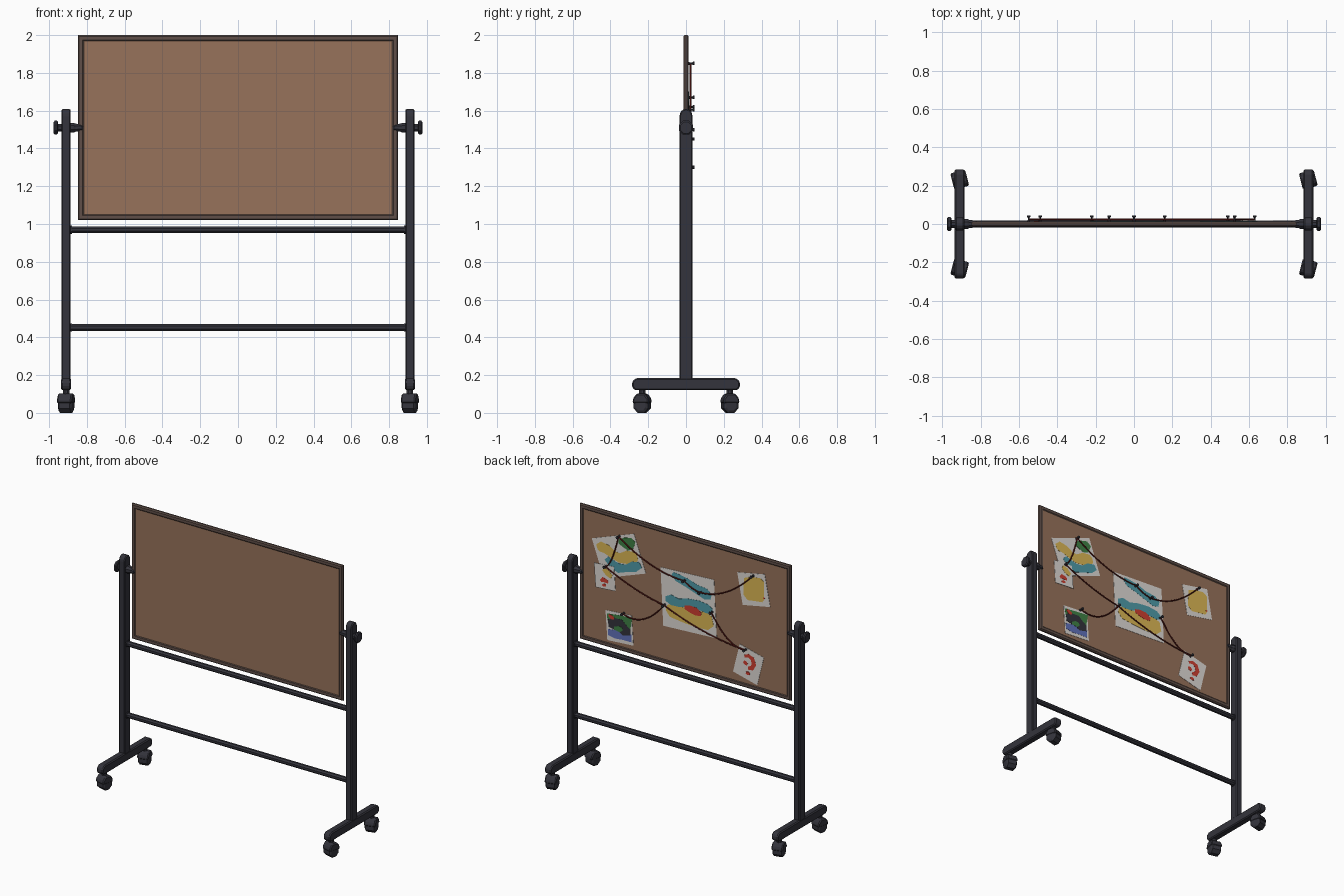
import bpy, bmesh, math
from mathutils import Matrix, Vector

if "Cube" in bpy.data.objects:
    bpy.data.objects.remove(bpy.data.objects["Cube"])


def mat(name, r, g, b):
    m = bpy.data.materials.new(name)
    m.diffuse_color = (r, g, b, 1)
    m.use_nodes = True
    m.node_tree.nodes["Principled BSDF"].inputs["Base Color"].default_value = m.diffuse_color
    return m


METAL = mat("dark_metal", 0.034, 0.034, 0.045)
FRAME = mat("brown_frame", 0.115, 0.078, 0.066)
CORK = mat("cork", 0.31, 0.17, 0.105)
PAPER = mat("paper", 0.74, 0.71, 0.68)
STRING = mat("string_red", 0.14, 0.012, 0.01)
YELLOW = mat("yellow", 0.72, 0.48, 0.09)
TEAL = mat("teal", 0.08, 0.33, 0.40)
GREEN = mat("green", 0.05, 0.22, 0.06)
BLUE = mat("blue", 0.12, 0.17, 0.50)
RED = mat("red", 0.62, 0.05, 0.03)


def finish(name, bm, m):
    bmesh.ops.recalc_face_normals(bm, faces=bm.faces)
    me = bpy.data.meshes.new(name)
    bm.to_mesh(me)
    bm.free()
    ob = bpy.data.objects.new(name, me)
    bpy.context.collection.objects.link(ob)
    me.materials.append(m)
    return ob


def prism(name, pts, vec, m, bevel=0):
    """Extrude a closed 3D outline along vec."""
    bm = bmesh.new()
    f = bm.faces.new([bm.verts.new(p) for p in pts])
    ext = bmesh.ops.extrude_face_region(bm, geom=[f])
    bmesh.ops.translate(bm, vec=vec, verts=[v for v in ext["geom"] if isinstance(v, bmesh.types.BMVert)])
    if bevel:
        bmesh.ops.bevel(bm, geom=bm.edges[:], offset=bevel, segments=1, affect='EDGES')
    return finish(name, bm, m)


def lathe(name, profile, loc, m, axis='X', sides=8, turn=0.0):
    """Turn (distance, radius) pairs about an axis through loc."""
    bm = bmesh.new()
    rings = []
    for t, r in profile:
        ring = []
        for i in range(sides):
            a = 2 * math.pi * (i + 0.5) / sides
            c, s = r * math.cos(a), r * math.sin(a)
            ring.append(bm.verts.new({'X': (t, c, s), 'Y': (c, t, s), 'Z': (c, s, t)}[axis]))
        rings.append(ring)
    for a, b in zip(rings, rings[1:]):
        for i in range(sides):
            j = (i + 1) % sides
            bm.faces.new((a[i], a[j], b[j], b[i]))
    bm.faces.new(rings[0])
    bm.faces.new(rings[-1])
    bm.transform(Matrix.Translation(loc) @ Matrix.Rotation(turn, 4, 'Z'))
    return finish(name, bm, m)


# Stand: posts, feet, casters, pivot knobs
for s, side in ((-1, "left"), (1, "right")):
    x = 0.91 * s
    top = [(0.034 * math.cos(a), 1.576 + 0.034 * math.sin(a)) for a in [math.pi * k / 6 for k in range(7)]]
    outline = [(-0.034, 0.16), (0.034, 0.16)] + top
    prism(side + "_post", [(x - 0.024, y, z) for y, z in outline], (0.048, 0, 0), METAL, 0.006)
    foot = [(-0.27, 0.12), (0.27, 0.12), (0.285, 0.135), (0.285, 0.165), (0.265, 0.184),
            (-0.265, 0.184), (-0.285, 0.165), (-0.285, 0.135)]
    prism(side + "_foot", [(x - 0.026, y, z) for y, z in foot], (0.052, 0, 0), METAL, 0.007)
    for e, end in ((-1, "front"), (1, "back")):
        y = 0.232 * e
        n = side + "_" + end + "_caster_"
        lathe(n + "stem", [(0.075, 0.018), (0.13, 0.018)], (x, y, 0), METAL, 'Z')
        lathe(n + "wheel", [(-0.038, 0.03), (-0.03, 0.043), (0.03, 0.043), (0.038, 0.03)],
              (x, y, 0.04), METAL, 'X', 8, 0.25 * e)
        hood = [(-0.044, 0.05), (0.044, 0.05), (0.042, 0.075), (0.022, 0.102), (-0.022, 0.102), (-0.042, 0.075)]
        h = prism(n + "hood", [(-0.04, a, b) for a, b in hood], (0.08, 0, 0), METAL, 0.007)
        h.location = (x, y, 0)
        h.rotation_euler = (0, 0, 0.25 * e)
    lathe(side + "_pivot_knob", [(0.02 * s, 0.022), (0.043 * s, 0.022), (0.044 * s, 0.034), (0.049 * s, 0.040),
                                 (0.060 * s, 0.040), (0.066 * s, 0.032)], (x, 0, 1.51), METAL)
    lathe(side + "_pivot_bracket", [(-0.02 * s, 0.028), (-0.04 * s, 0.028), (-0.05 * s, 0.023),
                                    (-0.085 * s, 0.019), (-0.09 * s, 0.014)], (x, 0, 1.51), METAL)

# Cross bars with end collars
for z, n in ((0.97, "upper"), (0.452, "lower")):
    lathe(n + "_crossbar", [(-0.9, 0.019), (0.9, 0.019)], (0, 0, z), METAL, 'X', 8)
    for s, side in ((-1, "left"), (1, "right")):
        lathe(n + "_" + side + "_collar", [(0.88 * s, 0.024), (0.896 * s, 0.024)], (0, 0, z), METAL)

# Board: cork panel and mitred frame
prism("cork_panel", [(-0.825, -0.009, 1.04), (0.825, -0.009, 1.04), (0.825, -0.009, 1.98), (-0.825, -0.009, 1.98)],
      (0, 0.018, 0), CORK)
bm = bmesh.new()
profile = [(0, -0.006), (0.007, -0.013), (0.026, -0.013), (0.033, -0.008),
           (0.033, 0.008), (0.026, 0.013), (0.007, 0.013), (0, 0.006)]
loops = [[bm.verts.new((sx * (0.848 - d), y, 1.51 + sz * (0.49 - d))) for d, y in profile]
         for sx, sz in ((-1, -1), (1, -1), (1, 1), (-1, 1))]
for k in range(4):
    a, b = loops[k], loops[(k + 1) % 4]
    for i in range(8):
        j = (i + 1) % 8
        bm.faces.new((a[i], a[j], b[j], b[i]))
finish("board_frame", bm, FRAME)


# Papers on the back: local u runs right as seen from behind, v runs up
def sheet(name, c, w, h, deg, y, art):
    ca, sa = math.cos(math.radians(deg)), math.sin(math.radians(deg))

    def put(u, v, yy):
        u, v = u * w, v * h
        return (c[0] - (u * ca - v * sa), yy, c[1] + u * sa + v * ca)
    prism(name, [put(u, v, y) for u, v in ((-.5, -.5), (.5, -.5), (.5, .5), (-.5, .5))], (0, 0.002, 0), PAPER)
    # each paint stroke is a path of (u, v, half width)
    for k, (m, path) in enumerate(art):
        left, right = [], []
        for i, (u, v, r) in enumerate(path):
            p, q = path[max(i - 1, 0)], path[min(i + 1, len(path) - 1)]
            d = Vector((q[0] - p[0], q[1] - p[1])).normalized()
            left.append((u - d.y * r, v + d.x * r))
            right.append((u + d.y * r, v - d.x * r))
        prism(name + "_" + m.name + "_paint_%d" % k, [put(u, v, y + 0.002) for u, v in left + right[::-1]],
              (0, 0.0007 + 0.0005 * k, 0), m)


sheet("painting_upper_left", (0.53, 1.705), 0.36, 0.28, 20, 0.011, [
    (YELLOW, [(-.44, .28, .06), (-.36, .28, .13), (-.24, .2, .12), (-.12, .05, .1), (0, -.05, .12),
              (.2, -.06, .17), (.36, -.08, .14), (.42, -.08, .06)]),
    (GREEN, [(.1, .36, .05), (.2, .32, .12), (.33, .26, .17), (.42, .2, .1)]),
    (TEAL, [(-.3, -.02, .06), (-.2, -.18, .1), (-.08, -.3, .12), (.1, -.32, .09), (.28, -.3, .13), (.44, -.28, .07)])])
sheet("note_left", (0.64, 1.525), 0.16, 0.175, 4, 0.0155, [
    (RED, [(-.22, -.2, .05), (-.1, -.12, .1), (.08, -.16, .08), (.16, -.2, .04)]),
    (YELLOW, [(-.05, .32, .08), (.15, .2, .14), (.35, .05, .09)]),
    (RED, [(-.15, -.36, .03), (-.05, -.34, .06), (.05, -.34, .03)])])
sheet("picture_lower_left", (0.525, 1.185), 0.21, 0.215, 4, 0.011, [
    (GREEN, [(-.45, .28, .12), (0, .3, .12), (.46, .18, .26)]),
    (BLUE, [(-.45, -.22, .1), (-.2, -.25, .14), (.1, -.24, .14), (.44, -.27, .13)]),
    (METAL, [(-.42, .08, .12), (-.2, .1, .2), (.05, .08, .22), (.2, -.05, .2), (.42, -.08, .1)]),
    (GREEN, [(-.2, -.05, .05), (0, -.04, .1), (.12, -.02, .05)]),
    (RED, [(-.38, .36, .04), (-.28, .3, .07), (-.18, .28, .04)])])
sheet("painting_center", (-0.03, 1.515), 0.43, 0.42, 3, 0.011, [
    (TEAL, [(-.28, .44, .03), (-.2, .39, .07), (-.02, .34, .08), (.15, .27, .08), (.33, .22, .1), (.43, .19, .05)]),
    (YELLOW, [(-.42, -.17, .05), (-.34, -.2, .12), (-.12, -.23, .13), (.12, -.25, .14), (.33, -.24, .15), (.44, -.22, .08)]),
    (TEAL, [(-.43, -.02, .04), (-.33, -.02, .09), (-.18, -.04, .07), (0, .0, .07), (.2, .0, .08), (.36, -.03, .08), (.44, -.05, .04)]),
    (RED, [(-.08, -.09, .03), (.02, -.1, .06), (.13, -.12, .07), (.23, -.15, .03)])])
sheet("painting_upper_right", (-0.552, 1.75), 0.225, 0.23, 11, 0.011, [
    (YELLOW, [(-.36, .02, .2), (-.28, .0, .34), (0, .02, .37), (.28, .0, .37), (.38, -.02, .28)]),
    (RED, [(.3, -.25, .015), (.33, -.24, .03), (.36, -.23, .015)])])
sheet("note_lower_right", (-0.51, 1.195), 0.2, 0.22, -14, 0.011, [
    (RED, [(-.22, .2, .04), (-.08, .28, .06), (.1, .25, .08), (.2, .1, .09), (.16, -.05, .08), (.02, -.12, .05)]),
    (RED, [(-.2, .02, .04), (-.12, .0, .07), (-.04, -.02, .04)]),
    (RED, [(-.02, -.3, .03), (.06, -.29, .06), (.14, -.28, .03)])])

# Push pins
pins = {"a": (0.525, 1.85), "b": (0.0, 1.67), "c": (-0.13, 1.62), "d": (-0.22, 1.50), "e": (0.16, 1.45),
        "f": (0.63, 1.605), "g": (0.49, 1.30), "h": (-0.49, 1.30), "i": (-0.55, 1.85)}
for k, (x, z) in pins.items():
    lathe("pin_" + k, [(0.008, 0.009), (0.018, 0.009), (0.02, 0.005), (0.034, 0.005),
                       (0.036, 0.010), (0.044, 0.010)], (x, 0, z), METAL, 'Y', 8)

# Sagging strings between the pins
for a, b, sag in (("a", "b", .045), ("a", "f", .05), ("f", "e", .02), ("e", "h", .03),
                  ("g", "e", .07), ("d", "h", .06), ("c", "i", .055), ("b", "c", .01)):
    cu = bpy.data.curves.new("string_" + a + b, 'CURVE')
    cu.dimensions = '3D'
    cu.bevel_depth = 0.0045
    cu.bevel_resolution = 1
    sp = cu.splines.new('POLY')
    sp.points.add(12)
    (x0, z0), (x1, z1) = pins[a], pins[b]
    for i in range(13):
        t = i / 12
        drop = 4 * sag * t * (1 - t)
        sp.points[i].co = (x0 + (x1 - x0) * t, 0.024, z0 + (z1 - z0) * t - drop, 1)
    cu.materials.append(STRING)
    bpy.context.collection.objects.link(bpy.data.objects.new("string_" + a + b, cu))
